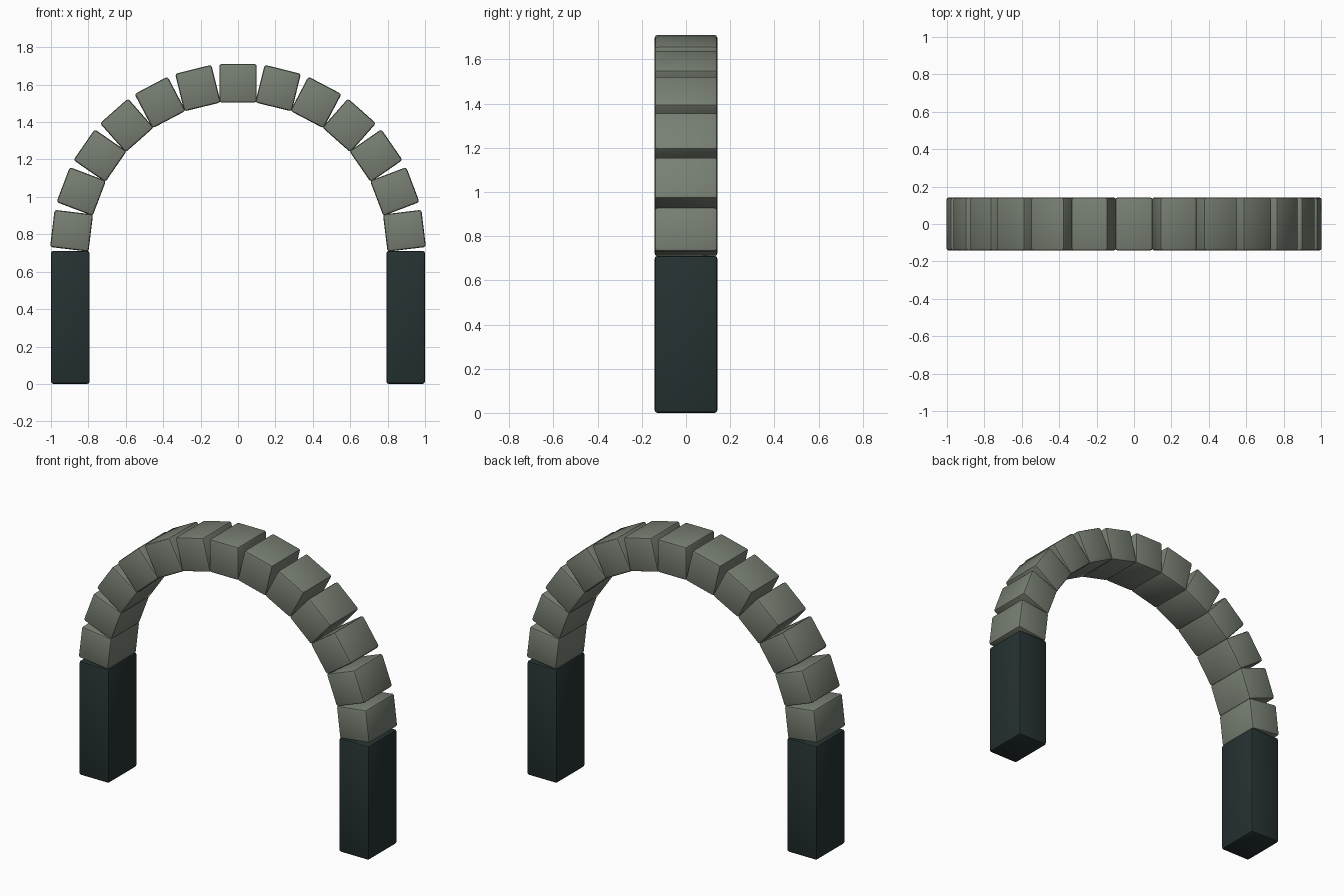
import bpy, math

if "Cube" in bpy.data.objects:
    bpy.data.objects.remove(bpy.data.objects["Cube"])

DEPTH = 0.284      # thickness front to back
WIDTH = 0.207      # radial thickness of the ring
SPRING = 0.711     # height where the arch starts
RADIUS = 1.0 - WIDTH / 2
COUNT = 13


def material(name, rgb):
    m = bpy.data.materials.new(name)
    m.diffuse_color = (*rgb, 1)
    m.use_nodes = True
    m.node_tree.nodes["Principled BSDF"].inputs["Base Color"].default_value = m.diffuse_color
    return m


stone = material("grey_green_stone", (0.185, 0.212, 0.17))
dark = material("dark_slate", (0.019, 0.031, 0.031))


def block(name, size, loc, tilt, mat):
    """Box with softly rounded edges, tilted in the front plane."""
    bpy.ops.mesh.primitive_cube_add(size=1, location=loc)
    ob = bpy.context.object
    ob.name = name
    ob.scale = size
    bpy.ops.object.transform_apply(location=False, rotation=False, scale=True)
    bev = ob.modifiers.new("rounded_edges", 'BEVEL')
    bev.width = 0.013
    bev.segments = 2
    bpy.ops.object.modifier_apply(modifier=bev.name)
    ob.rotation_euler = (0, tilt, 0)
    ob.data.materials.append(mat)
    bpy.ops.object.shade_smooth_by_angle(angle=math.radians(30))
    return ob


# Two dark pillars
for side, label in ((-1, "left"), (1, "right")):
    block(f"{label}_pillar", (WIDTH, DEPTH, SPRING),
          (side * RADIUS, 0, SPRING / 2), 0, dark)

# Ring of arch stones, the middle one upright at the top
for i in range(COUNT):
    a = (i + 0.5) * math.pi / COUNT
    loc = (-RADIUS * math.cos(a), 0, SPRING + RADIUS * math.sin(a))
    block(f"arch_stone_{i + 1}", (0.2, DEPTH, WIDTH), loc, a - math.pi / 2, stone)
